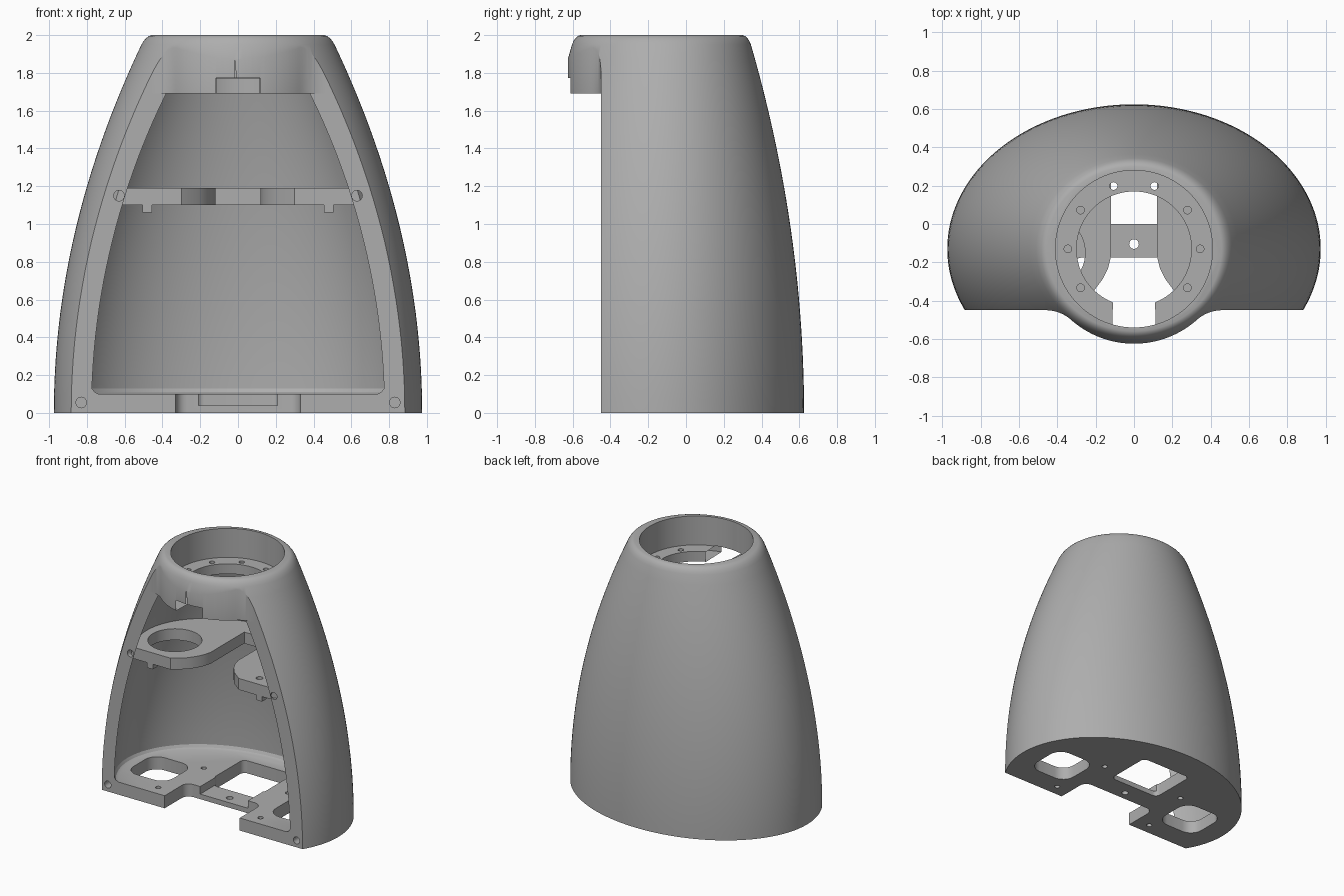
import bpy, bmesh, math

if "Cube" in bpy.data.objects:
    bpy.data.objects.remove(bpy.data.objects["Cube"], do_unlink=True)

grey = bpy.data.materials.new("plain grey")
grey.use_nodes = True
colour = (0.42, 0.42, 0.42, 1)
grey.diffuse_color = colour
grey.node_tree.nodes["Principled BSDF"].inputs["Base Color"].default_value = colour

CY = -0.13       # centre line of the hull in y
FRONT = -0.45    # flat front plane
ROOF = 1.69      # top of the front opening
LEDGE = 1.77     # top of the mounting ledge


def loft(name, rings, steps=128):
    """Skin a list of (points, z) rings of equal length and cap both ends."""
    bm = bmesh.new()
    rows = [[bm.verts.new((x, y, z)) for x, y in pts] for pts, z in rings]
    n = len(rows[0])
    for low, high in zip(rows, rows[1:]):
        for i in range(n):
            j = (i + 1) % n
            bm.faces.new((low[i], low[j], high[j], high[i]))
    bm.faces.new(rows[0][::-1])
    bm.faces.new(rows[-1])
    bmesh.ops.recalc_face_normals(bm, faces=bm.faces)
    mesh = bpy.data.meshes.new(name)
    bm.to_mesh(mesh)
    bm.free()
    mesh.materials.append(grey)
    ob = bpy.data.objects.new(name, mesh)
    bpy.context.collection.objects.link(ob)
    return ob


def prism(name, pts, z0, z1):
    return loft(name, [(pts, z0), (pts, z1)])


def arc(cx, cy, rx, ry, a0=0, a1=360, n=64, closed=True):
    count = n if closed else n + 1
    angles = [math.radians(a0 + (a1 - a0) * i / n) for i in range(count)]
    return [(cx + rx * math.cos(a), cy + ry * math.sin(a)) for a in angles]


def round_rect(x0, x1, y0, y1, r):
    pts = []
    for cx, cy, a in ((x1 - r, y1 - r, 0), (x0 + r, y1 - r, 90),
                      (x0 + r, y0 + r, 180), (x1 - r, y0 + r, 270)):
        pts += arc(cx, cy, r, r, a, a + 90, 6, False)
    return pts


def box(name, x0, x1, y0, y1, z0, z1):
    return prism(name, [(x0, y0), (x1, y0), (x1, y1), (x0, y1)], z0, z1)


def hull_ring(z, inset):
    return arc(0, CY, 0.975 - 0.122 * z * z - inset,
               0.755 - 0.074 * z * z - inset, n=144)


def combine(target, tool, operation="DIFFERENCE"):
    mod = target.modifiers.new("cut", "BOOLEAN")
    mod.operation, mod.solver, mod.object = operation, "EXACT", tool
    bpy.context.view_layer.objects.active = target
    bpy.ops.object.modifier_apply(modifier=mod.name)
    bpy.data.objects.remove(tool, do_unlink=True)


def hole(target, x, y, r, z0, z1):
    combine(target, prism("hole", arc(x, y, r, r, n=24), z0, z1))


# Outer hull with a rounded top edge
levels = [(1.95 * i / 26, 0) for i in range(27)]
levels += [(1.97, 0.003), (1.985, 0.009), (1.995, 0.018), (2.0, 0.03)]
shell = loft("shell", [(hull_ring(z, inset), z) for z, inset in levels])

# Flat front with a round collar bulging out of it
R, F = 0.495, 0.2
fx = math.sqrt((R + F) ** 2 - (FRONT - F - CY) ** 2)
turn = math.degrees(math.atan2(CY - FRONT + F, fx))
outline = [(-1.2, -1), (-1.2, FRONT)]
outline += arc(-fx, FRONT - F, F, F, 90, turn, 10, False)
outline += arc(0, CY, R, R, 180 + turn, 360 - turn, 40, False)[1:-1]
outline += arc(fx, FRONT - F, F, F, 180 - turn, 90, 10, False)
outline += [(1.2, FRONT), (1.2, -1)]
combine(shell, prism("front_cutter", outline, -0.1, 2.1))
combine(shell, box("opening_cutter", -1.1, 1.1, -1.1, FRONT, -0.1, ROOF))

# Hollow inside, with a small fillet above the base plate
WALL = 0.09
inner = [(0.1, WALL + 0.03), (0.11, WALL + 0.012), (0.13, WALL)]
inner += [(0.13 + (ROOF - 0.13) * i / 22, WALL) for i in range(1, 23)]
combine(shell, loft("cavity", [(hull_ring(z, t), z) for z, t in inner]))

# Collar bore, ledge hole, front notch and ring of screw holes
combine(shell, prism("bore", arc(0, CY, 0.41, 0.41, n=96), LEDGE, 2.2))
combine(shell, prism("ledge_hole", arc(0, CY, 0.3, 0.3, n=96), 1.5, 1.9))
notch = [(-0.12, -0.8), (0.12, -0.8), (0.11, -0.41), (0.21, -0.34),
         (-0.21, -0.34), (-0.11, -0.41)]
combine(shell, prism("notch", notch, 1.5, LEDGE + 0.003))
for i in range(10):
    a = math.radians(36 * i)
    if i not in (7, 8):
        hole(shell, 0.345 * math.cos(a), CY + 0.345 * math.sin(a), 0.02, 1.6, 1.9)

# Base plate openings
combine(shell, prism("front_bay", round_rect(-0.33, 0.33, -0.9, -0.175, 0.06), -0.1, 0.3))
combine(shell, prism("centre_window", round_rect(-0.22, 0.22, 0, 0.38, 0.04), -0.1, 0.3))
combine(shell, box("strip_pocket", -0.21, 0.21, -0.3, 0.1, 0.04, 0.3))
hole(shell, 0, -0.105, 0.025, -0.1, 0.3)
for s in (-1, 1):
    xs = sorted((s * 0.45, s * 0.8))
    combine(shell, prism("side_window", round_rect(*xs, -0.27, 0.08, 0.1), -0.1, 0.3))
    hole(shell, s * 0.45, -0.36, 0.02, -0.1, 0.3)
    hole(shell, s * 0.37, 0.1, 0.02, -0.1, 0.3)
    # Screw holes in the front jambs
    for x, z in ((0.63, 1.15), (0.83, 0.055)):
        bpy.ops.mesh.primitive_cylinder_add(
            vertices=24, radius=0.028, depth=0.16,
            location=(s * x, FRONT, z), rotation=(math.pi / 2, 0, 0))
        combine(shell, bpy.context.object)

# Middle shelf: a horseshoe fitted to the inside of the hull
half = [(0.12, 0.25), (0.12, -0.17), (0.135, -0.23), (0.165, -0.29),
        (0.21, -0.35), (0.3, -0.42), (1, -0.42), (1, 0.9)]
plan = half + [(-x, y) for x, y in reversed(half)]
shelf = prism("middle_shelf", plan, 1.1, 1.19)
fit = [(1.0 + 0.05 * i, WALL - 0.015) for i in range(7)]
combine(shelf, loft("shelf_fit", [(hull_ring(z, t), z) for z, t in fit]), "INTERSECT")
combine(shelf, prism("round_window", arc(-0.45, -0.15, 0.195, 0.195), 1, 1.3))
hole(shelf, 0.42, -0.33, 0.025, 1, 1.3)

# Small tabs under the shelf
tabs = [box(side + "_shelf_tab", s * 0.48 - 0.025, s * 0.48 + 0.025, -0.42, -0.36, 1.06, 1.11)
        for side, s in (("left", 1), ("right", -1))]

for ob in [shell, shelf] + tabs:
    bpy.ops.object.select_all(action="DESELECT")
    ob.select_set(True)
    bpy.context.view_layer.objects.active = ob
    ob.data.materials.clear()
    ob.data.materials.append(grey)
    for face in ob.data.polygons:
        face.material_index = 0
    bpy.ops.object.shade_smooth_by_angle(angle=math.radians(30))
